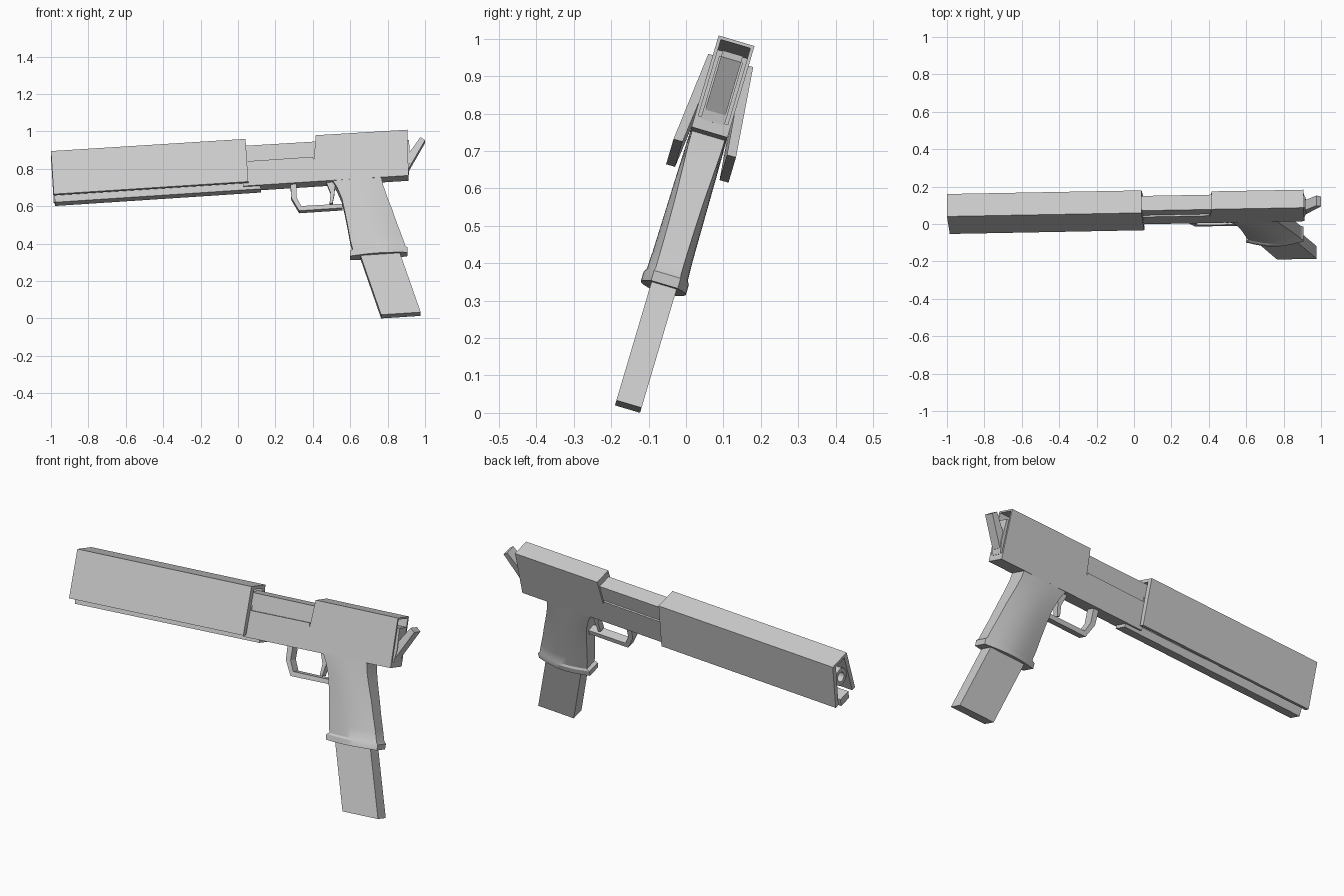
import bpy, bmesh, math
from mathutils import Matrix, Vector

cube = bpy.data.objects.get("Cube")
if cube:
    bpy.data.objects.remove(cube, do_unlink=True)

grey = bpy.data.materials.new("light_grey")
grey.use_nodes = True
COLOUR = (0.6, 0.6, 0.6, 1)
grey.diffuse_color = COLOUR
grey.node_tree.nodes["Principled BSDF"].inputs["Base Color"].default_value = COLOUR

# The whole model leans over around the long axis
LEAN = Matrix.Translation((0, -0.155, 0.015)) @ Matrix.Rotation(math.radians(-16.5), 4, 'X')
PITCH = 0.068


def loft(name, rings, capped=True):
    """Skin matching rings of points; without caps the rings join into a loop."""
    bm = bmesh.new()
    rows = [[bm.verts.new(LEAN @ Vector(p)) for p in ring] for ring in rings]
    n = len(rows[0])
    pairs = list(zip(rows, rows[1:]))
    if not capped:
        pairs.append((rows[-1], rows[0]))
    for a, b in pairs:
        for i in range(n):
            j = (i + 1) % n
            bm.faces.new((a[i], a[j], b[j], b[i]))
    if capped:
        bm.faces.new(rows[0])
        bm.faces.new(rows[-1])
    bmesh.ops.recalc_face_normals(bm, faces=bm.faces)
    mesh = bpy.data.meshes.new(name)
    bm.to_mesh(mesh)
    bm.free()
    mesh.materials.append(grey)
    obj = bpy.data.objects.new(name, mesh)
    bpy.context.collection.objects.link(obj)
    return obj


def prism(name, profile, half):
    """Side profile extruded evenly to both sides."""
    return loft(name, [[(x, s * half, v) for x, v in profile] for s in (-1, 1)])


def channel(name, front, rear, low, high, wall, roof):
    """Inverted U cover; low and high are its half widths at bottom and top."""
    half = [(low, 0), (high, 1), (high - wall, 1 - roof), (low - wall, 0)]
    section = [(-w, h) for w, h in half[:2]] + half[1::-1] + half[3:1:-1] + [(-w, h) for w, h in half[2:]]
    rings = []
    for (bx, bv), (tx, tv) in (front, rear):
        rings.append([(bx + (tx - bx) * h, w, bv + (tv - bv) * h) for w, h in section])
    return loft(name, rings)


def smooth(obj, angle):
    bpy.ops.object.select_all(action='DESELECT')
    obj.select_set(True)
    bpy.context.view_layer.objects.active = obj
    bpy.ops.object.shade_smooth_by_angle(angle=math.radians(angle))


# Front cover and the rail below it
channel("front_cover", ((-0.985, 0.652), (-1.0, 0.899)), ((0.055, 0.722), (0.04, 0.967)),
        0.087, 0.0625, 0.025, 0.07)
prism("under_rail", [(-0.978, 0.622), (0.122, 0.697), (0.118, 0.735), (-0.982, 0.665)], 0.035)

# Barrel tube with an open bore
tube = []
for x, radius in ((-0.985, 0.046), (0.05, 0.046), (0.05, 0.026), (-0.985, 0.026)):
    centre = 0.785 + PITCH * (x + 0.985)
    angles = [math.tau * k / 20 for k in range(20)]
    tube.append([(x, radius * math.cos(t), centre + radius * math.sin(t)) for t in angles])
smooth(loft("barrel", tube, capped=False), 40)

# Frame, chamber and rear slide
prism("frame", [(0.03, 0.708), (0.912, 0.767), (0.911, 0.8), (0.43, 0.79), (0.40, 0.871), (0.03, 0.845)], 0.05)
prism("chamber", [(0.02, 0.84), (0.42, 0.86), (0.42, 0.959), (0.02, 0.934)], 0.041)
channel("rear_slide", ((0.402, 0.788), (0.415, 0.991)), ((0.911, 0.8), (0.906, 1.022)),
        0.05, 0.05, 0.009, 0.04)
prism("slide_front_wall", [(0.402, 0.788), (0.44, 0.788), (0.44, 0.986), (0.415, 0.986)], 0.045)
prism("inner_block", [(0.5, 0.785), (0.913, 0.795), (0.921, 0.86), (0.914, 0.97), (0.5, 0.94)], 0.033)
prism("hammer", [(0.89, 0.826), (0.918, 0.822), (1.0, 0.97), (0.975, 0.987), (0.912, 0.895), (0.89, 0.89)], 0.028)

# Grip: flat front and back, bulging sides and a flared lip
grip = []
levels = [  # height, front, back, edge half width, bulge half width
    (0.76, 0.50, 0.765, 0.046, 0.05),
    (0.71, 0.53, 0.775, 0.045, 0.051),
    (0.65, 0.555, 0.795, 0.042, 0.052),
    (0.57, 0.573, 0.825, 0.038, 0.053),
    (0.49, 0.588, 0.852, 0.036, 0.054),
    (0.42, 0.60, 0.878, 0.035, 0.055),
    (0.37, 0.613, 0.895, 0.035, 0.057),
    (0.36, 0.598, 0.905, 0.037, 0.063),
    (0.332, 0.6, 0.905, 0.037, 0.063),
]
for height, front, back, edge, bulge in levels:
    side = []
    for k in range(11):
        t = k / 10
        x = front + (back - front) * t
        v = height + PITCH * (x - (front + back) / 2)
        side.append((x, edge + (bulge - edge) * math.sin(math.pi * t), v))
    grip.append(side + [(x, -w, v) for x, w, v in reversed(side)])
smooth(loft("grip", grip), 30)

# Magazine
prism("magazine", [(0.63, 0.40), (0.765, -0.005), (0.977, 0.009), (0.845, 0.40)], 0.035)

# Trigger and its guard
prism("trigger_guard", [(0.28, 0.735), (0.285, 0.65), (0.327, 0.578), (0.56, 0.594), (0.56, 0.617),
                        (0.338, 0.604), (0.312, 0.655), (0.312, 0.735)], 0.024)
prism("trigger", [(0.47, 0.745), (0.495, 0.68), (0.49, 0.625), (0.505, 0.62), (0.516, 0.68), (0.52, 0.745)], 0.016)
